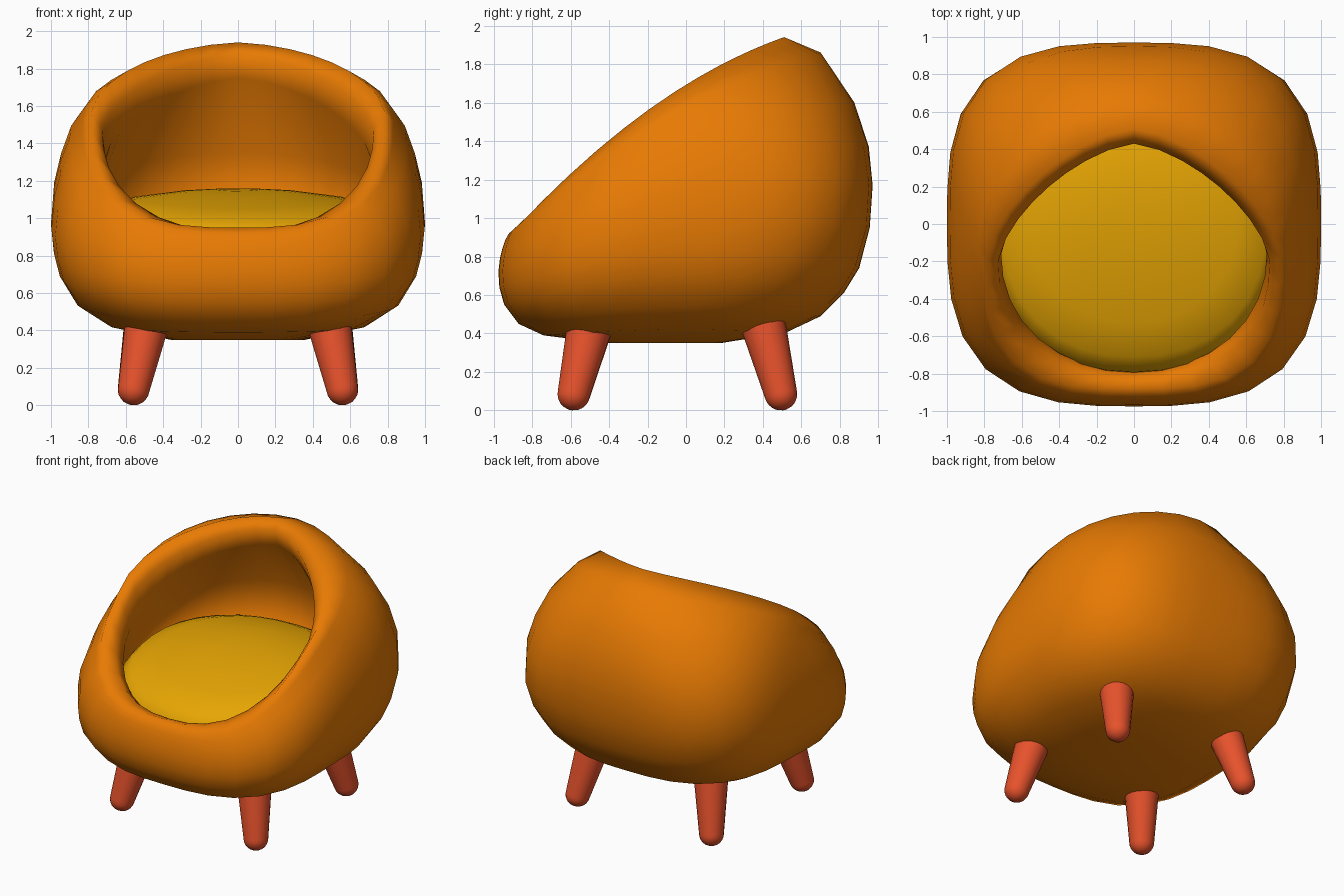
import bpy, bmesh, math
from mathutils import Vector

if "Cube" in bpy.data.objects:
    bpy.data.objects.remove(bpy.data.objects["Cube"], do_unlink=True)


def material(name, rgb):
    m = bpy.data.materials.new(name)
    m.use_nodes = True
    m.diffuse_color = (*rgb, 1)
    m.node_tree.nodes["Principled BSDF"].inputs["Base Color"].default_value = (*rgb, 1)
    return m


orange = material("orange", (0.8, 0.195, 0.001))
yellow = material("yellow", (0.8, 0.38, 0.001))
coral = material("coral", (0.8, 0.085, 0.025))


def loft(name, rings, mat):
    """Skin closed rings of points, capping both ends with a flat face."""
    bm = bmesh.new()
    loops = [[bm.verts.new(p) for p in ring] for ring in rings]
    n = len(loops[0])
    for a, b in zip(loops, loops[1:]):
        for i in range(n):
            j = (i + 1) % n
            bm.faces.new((a[i], a[j], b[j], b[i]))
    bm.faces.new(loops[0])
    bm.faces.new(loops[-1])
    bmesh.ops.recalc_face_normals(bm, faces=bm.faces)
    for f in bm.faces:
        f.smooth = True
    mesh = bpy.data.meshes.new(name)
    bm.to_mesh(mesh)
    bm.free()
    mesh.materials.append(mat)
    obj = bpy.data.objects.new(name, mesh)
    bpy.context.collection.objects.link(obj)
    return obj


def tilted_ring(front, back, width, side_z, p_front, p_back, n=32):
    """Egg-shaped ring through a front point, a back point and two sides."""
    (yf, zf), (yb, zb) = front, back
    mid, half = (yf + yb) / 2, (yb - yf) / 2
    points = []
    for i in range(n):
        a = 2 * math.pi * i / n
        c, s = math.cos(a), math.sin(a)
        p = p_back if s > 0 else p_front
        r = (abs(c) ** p + abs(s) ** p) ** (-1 / p)
        c, s = c * r, s * r
        z = side_z + (zb - zf) / 2 * s + ((zb + zf) / 2 - side_z) * s * s
        points.append((width * c, mid + half * s, z))
    return points


# Shell: outside from the base up to the rim, then down the inside
shell_rings = [
    ((-0.42, 0.35), (0.18, 0.35), 0.36, 0.35, 2.3, 2.3),
    ((-0.74, 0.39), (0.52, 0.405), 0.68, 0.42, 2.7, 2.7),
    ((-0.87, 0.45), (0.70, 0.49), 0.86, 0.54, 2.9, 2.8),
    ((-0.945, 0.55), (0.82, 0.61), 0.955, 0.70, 3.0, 2.9),
    ((-0.97, 0.64), (0.90, 0.74), 0.985, 0.82, 3.0, 3.0),
    ((-0.975, 0.72), (0.955, 0.95), 1.0, 0.97, 3.0, 3.2),
    ((-0.967, 0.79), (0.97, 1.17), 0.985, 1.16, 3.0, 3.1),
    ((-0.955, 0.84), (0.95, 1.37), 0.95, 1.3, 3.0, 2.8),
    ((-0.94, 0.885), (0.875, 1.60), 0.90, 1.43, 3.0, 2.4),
    ((-0.92, 0.92), (0.70, 1.86), 0.83, 1.52, 3.0, 1.9),
    ((-0.88, 0.95), (0.51, 1.94), 0.785, 1.57, 3.1, 1.53),
    ((-0.82, 0.93), (0.43, 1.88), 0.725, 1.47, 2.4, 1.5),
    ((-0.79, 0.88), (0.47, 1.75), 0.71, 1.32, 2.1, 1.6),
    ((-0.78, 0.82), (0.72, 1.35), 0.77, 1.10, 2.2, 2.1),
    ((-0.75, 0.76), (0.74, 0.90), 0.76, 0.85, 2.2, 2.2),
]
loft("shell", [tilted_ring(*r) for r in shell_rings], orange)

# Cushion: soft domed pad
cushion_rings = [
    ((-0.71, 0.76), (0.70, 0.82), 0.70, 0.79, 2.2, 2.2),
    ((-0.80, 0.85), (0.75, 0.92), 0.77, 0.91, 2.2, 2.2),
    ((-0.79, 0.91), (0.76, 0.99), 0.77, 0.99, 2.2, 2.2),
    ((-0.71, 0.985), (0.70, 1.06), 0.71, 1.06, 2.2, 2.2),
    ((-0.53, 1.05), (0.59, 1.115), 0.56, 1.11, 2.1, 2.1),
    ((-0.25, 1.115), (0.36, 1.15), 0.30, 1.145, 2, 2),
    ((-0.05, 1.145), (0.20, 1.16), 0.12, 1.155, 2, 2),
]
loft("cushion", [tilted_ring(*r) for r in cushion_rings], yellow)


# Legs: splayed tapered pegs with rounded feet
def leg(name, foot, top):
    foot, top = Vector(foot), Vector(top)
    length = (top - foot).length
    turn = (top - foot).to_track_quat("Z", "Y")
    r0, r1, n = 0.085, 0.125, 20
    profile = [(r0 * math.sin(t * math.pi / 12), -r0 * math.cos(t * math.pi / 12))
               for t in (0.6, 2, 3, 4, 5, 6)]
    profile.append((r1, length))
    rings = [[foot + turn @ Vector((r * math.cos(2 * math.pi * i / n),
                                    r * math.sin(2 * math.pi * i / n), h))
              for i in range(n)] for r, h in profile]
    obj = loft(name, rings, coral)
    obj.data.polygons[-1].use_smooth = False


for side, x in (("left", 1), ("right", -1)):
    leg("front_leg_" + side, (0.558 * x, -0.583, 0.085), (0.475 * x, -0.485, 0.5))
    leg("back_leg_" + side, (0.558 * x, 0.493, 0.085), (0.475 * x, 0.38, 0.53))
